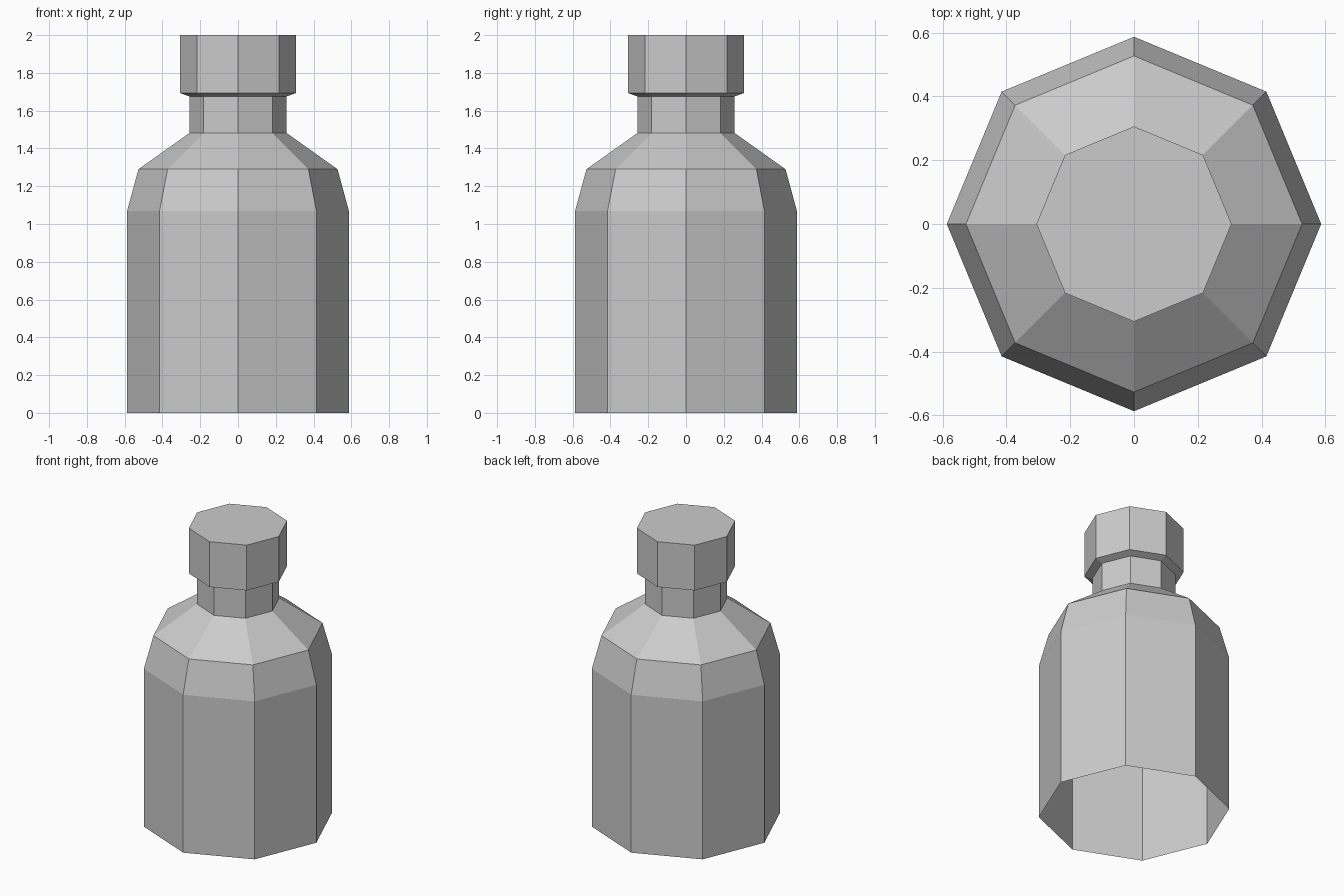
import bpy
import bmesh
from math import cos, sin, pi

cube = bpy.data.objects.get("Cube")
if cube:
    bpy.data.objects.remove(cube, do_unlink=True)

SIDES = 8

# Single grey for the whole bottle
grey = bpy.data.materials.new("plain grey")
grey.use_nodes = True
color = (0.6, 0.6, 0.6, 1)
grey.diffuse_color = color
grey.node_tree.nodes["Principled BSDF"].inputs["Base Color"].default_value = color


def lathe(name, profile, cap_top=False):
    """Eight-sided flat-shaded shell through (radius, height) rings."""
    bm = bmesh.new()
    rings = []
    for r, z in profile:
        rings.append([bm.verts.new((r * cos(2 * pi * i / SIDES), r * sin(2 * pi * i / SIDES), z))
                      for i in range(SIDES)])
    for low, high in zip(rings, rings[1:]):
        for i in range(SIDES):
            j = (i + 1) % SIDES
            bm.faces.new((low[i], low[j], high[j], high[i]))
    if cap_top:
        bm.faces.new(rings[-1])
    mesh = bpy.data.meshes.new(name)
    bm.to_mesh(mesh)
    bm.free()
    mesh.materials.append(grey)
    obj = bpy.data.objects.new(name, mesh)
    bpy.context.collection.objects.link(obj)
    return obj


# Body with an open underside, tapered shoulder and neck
lathe("bottle_body", [(0.587, 0), (0.587, 1.07), (0.527, 1.29), (0.257, 1.482), (0.257, 1.675)])

# Stopper flaring out from the neck, closed on top
lathe("bottle_cap", [(0.257, 1.675), (0.306, 1.693), (0.306, 2)], cap_top=True)
